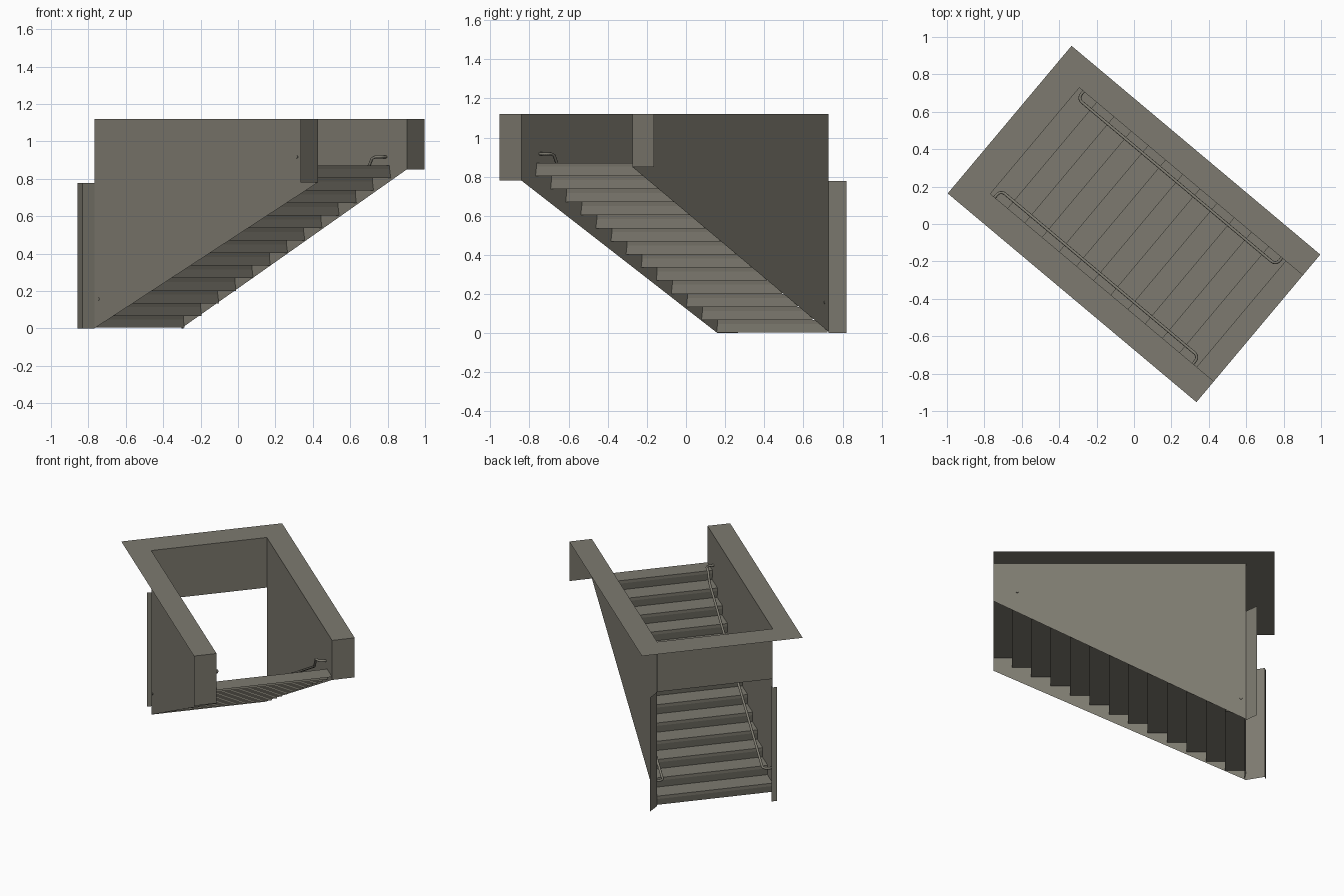
import bpy, math
from mathutils import Matrix, Vector

if "Cube" in bpy.data.objects:
    bpy.data.objects.remove(bpy.data.objects["Cube"])

ROT = Matrix.Rotation(math.radians(-40), 4, 'Z')   # the flight runs diagonally
U0, U1 = -0.692, 0.868      # foot and head of the flight
UR = -0.868                 # outer end of the top rim
VW, VR = 0.37, 0.515        # wall and rim half widths
TOP, DOOR = 1.12, 0.778
STEPS, RISE = 13, 0.067
RUN = (U1 - U0) / STEPS

mat = bpy.data.materials.new("warm_grey")
mat.diffuse_color = (0.205, 0.195, 0.16, 1)
mat.use_nodes = True
mat.node_tree.nodes["Principled BSDF"].inputs["Base Color"].default_value = mat.diffuse_color


def panel(name, verts, faces):
    """Thin sheet part given in stair coordinates (along, across, up)."""
    me = bpy.data.meshes.new(name)
    me.from_pydata([ROT @ Vector(v) for v in verts], [], faces)
    me.materials.append(mat)
    ob = bpy.data.objects.new(name, me)
    bpy.context.collection.objects.link(ob)
    return ob


# Stairs: a zigzag profile with small nosings, swept across the width
profile = [(U0 + 0.008, 0.004)]
for k in range(1, STEPS + 1):
    u, z = U0 + (k - 1) * RUN, k * RISE
    profile += [(u, z - 0.02), (u, z), (u + RUN + (0.008 if k < STEPS else 0), z)]
n = len(profile)
panel("stair_flight",
      [(u, -VW, z) for u, z in profile] + [(u, VW, z) for u, z in profile],
      [(i, i + 1, n + i + 1, n + i) for i in range(n - 1)])

# Side walls with sloping lower edge, and the end panels at the head
for side, s, z0, z1 in (("right", -1, 0.0, 0.78), ("left", 1, 0.008, 0.85)):
    order = (0, 1, 2, 3) if s < 0 else (3, 2, 1, 0)
    v = s * VW
    panel(side + "_wall", [(U0, v, z0), (U1, v, z1), (U1, v, TOP), (U0, v, TOP)], [order])
    w = s * VR
    panel(side + "_end_panel", [(U1, w, z1), (U1, v, z1), (U1, v, TOP), (U1, w, TOP)], [order])

# Flat U-shaped rim on top
panel("top_rim",
      [(UR, -VR, TOP), (U1, -VR, TOP), (U1, -VW, TOP), (U0, -VW, TOP),
       (U0, VW, TOP), (U1, VW, TOP), (U1, VR, TOP), (UR, VR, TOP)],
      [(0, 1, 2, 3), (0, 3, 4, 7), (4, 5, 6, 7)])

# Header over the lower doorway
panel("door_header", [(U0, VW, DOOR), (U0, -VW, DOOR), (U0, -VW, TOP), (U0, VW, TOP)],
      [(0, 1, 2, 3)])


# Splayed door jambs: upright strips along a short ground path
def jamb(name, path):
    m = len(path)
    panel(name, [(u, v, 0) for u, v in path] + [(u, v, DOOR) for u, v in path],
          [(i, i + 1, m + i + 1, m + i) for i in range(m - 1)])


jamb("right_door_jamb", [(U0, -VW), (U0 - 0.117, -VW + 0.039), (U0 - 0.124, -VW + 0.007)])
jamb("left_door_jamb", [(U0, VW), (U0 - 0.068, VW + 0.064)])


# Handrails: round tubes that turn into the wall at both ends
def handrail(name, s):
    r, inner, slope = 0.03, VW - 0.05, 0.545
    ua, ub = -0.662, 0.722
    pts = [(ua, VW + 0.004, 0.157)]
    arc = [i * math.pi / 10 for i in range(6)]
    pts += [(ua + r - r * math.cos(a), inner + r - r * math.sin(a), 0.157) for a in arc]
    pts += [(ua + 0.06, inner, 0.17), (ub - 0.09, inner, 0.17 + slope * (ub - ua - 0.15)),
            (ub - 0.055, inner, 0.908)]
    pts += [(ub - r + r * math.sin(a), inner + r - r * math.cos(a), 0.917) for a in arc]
    pts += [(ub, VW + 0.004, 0.917)]
    cu = bpy.data.curves.new(name, 'CURVE')
    cu.dimensions = '3D'
    cu.bevel_depth = 0.008
    cu.bevel_resolution = 2
    cu.use_fill_caps = True
    sp = cu.splines.new('POLY')
    sp.points.add(len(pts) - 1)
    for p, (u, v, z) in zip(sp.points, pts):
        p.co = (*(ROT @ Vector((u, s * v, z))), 1)
    cu.materials.append(mat)
    bpy.context.collection.objects.link(bpy.data.objects.new(name, cu))


handrail("right_handrail", -1)
handrail("left_handrail", 1)
